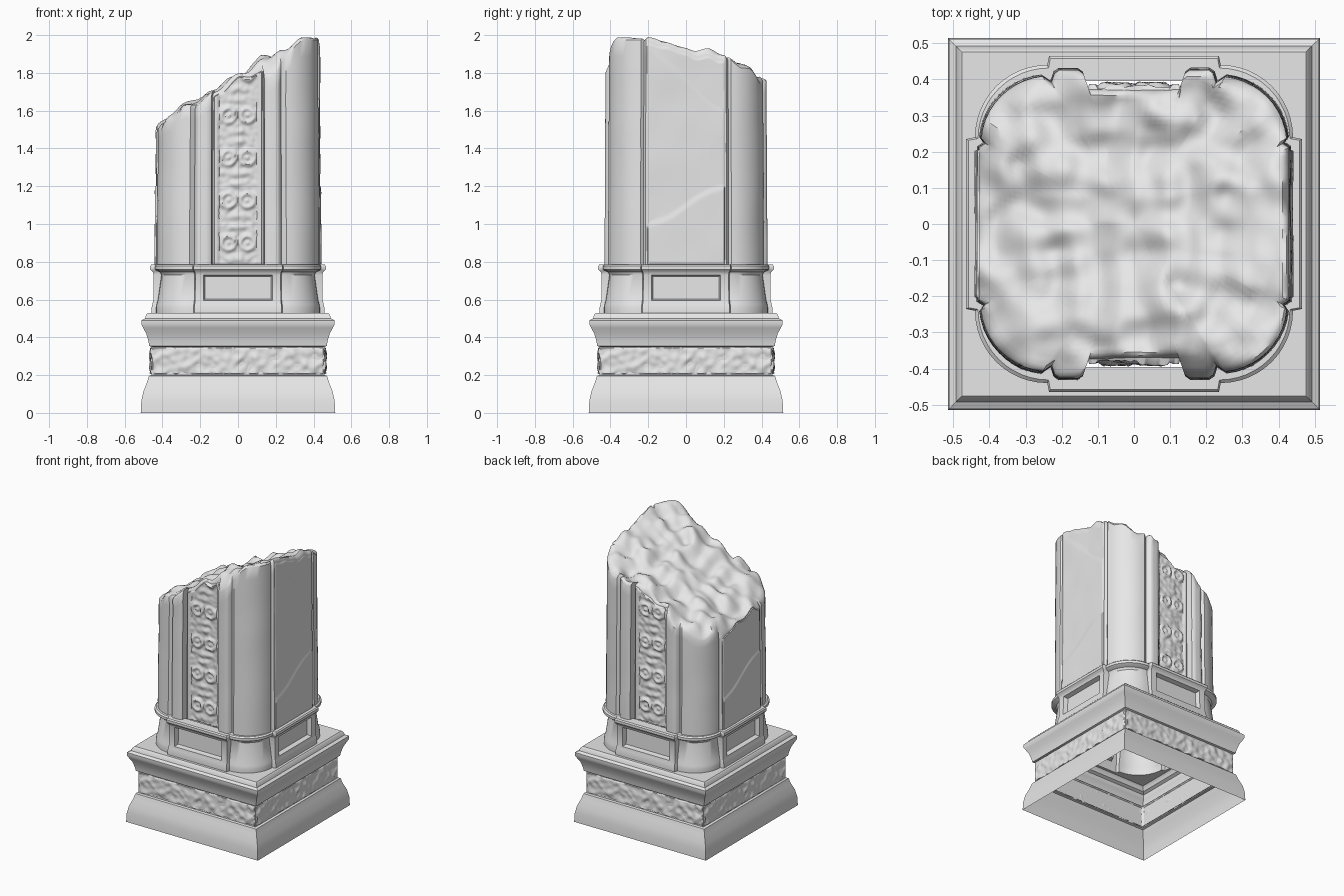
import bpy, bmesh, math
from mathutils import Vector, Matrix, noise

cube = bpy.data.objects.get("Cube")
if cube:
    bpy.data.objects.remove(cube)

STONE = bpy.data.materials.new("grey stone")
STONE.use_nodes = True
STONE.diffuse_color = (0.8, 0.8, 0.8, 1)
bsdf = STONE.node_tree.nodes["Principled BSDF"]
bsdf.inputs["Base Color"].default_value = (0.8, 0.8, 0.8, 1)
bsdf.inputs["Roughness"].default_value = 0.9


def finish(name, bm, angle=35):
    mesh = bpy.data.meshes.new(name)
    bm.to_mesh(mesh)
    bm.free()
    mesh.materials.append(STONE)
    ob = bpy.data.objects.new(name, mesh)
    bpy.context.collection.objects.link(ob)
    bpy.ops.object.select_all(action="DESELECT")
    ob.select_set(True)
    bpy.context.view_layer.objects.active = ob
    bpy.ops.object.shade_smooth_by_angle(angle=math.radians(angle))


def loft(rings, tip=None):
    """Skin a stack of equal closed rings, optionally closed at a tip."""
    bm = bmesh.new()
    rows = [[bm.verts.new(p) for p in ring] for ring in rings]
    n = len(rows[0])
    for a, b in zip(rows, rows[1:]):
        for i in range(n):
            j = (i + 1) % n
            bm.faces.new((a[i], a[j], b[j], b[i]))
    if tip:
        t = bm.verts.new(tip)
        for i in range(n):
            bm.faces.new((rows[-1][i], rows[-1][(i + 1) % n], t))
    return bm


def arc(cx, cy, r, a0, a1, n):
    return [(cx + r * math.cos(math.radians(a0 + (a1 - a0) * i / n)),
             cy + r * math.sin(math.radians(a0 + (a1 - a0) * i / n))) for i in range(n + 1)]


def four_way(quarter):
    """Mirror a first-quadrant path into a closed outline."""
    half = quarter + [(-x, y) for x, y in reversed(quarter)]
    pts = half + [(x, -y) for x, y in reversed(half)]
    return [p for i, p in enumerate(pts) if math.dist(p, pts[i - 1]) > 1e-4]


def resample(pts, step):
    out = []
    for i, p in enumerate(pts):
        q = pts[(i + 1) % len(pts)]
        n = max(1, round(math.dist(p, q) / step))
        out += [(p[0] + (q[0] - p[0]) * k / n, p[1] + (q[1] - p[1]) * k / n) for k in range(n)]
    return out


def top(x, y):
    """Height of the broken upper surface."""
    u = min(1, max(0, (x + 0.42) / 0.84))
    v = min(1, max(0, (y + 0.40) / 0.80))
    z = (1.54 + 0.50 * u) * (1 - v) + (1.48 + 0.36 * u) * v
    z += 0.05 * noise.noise(Vector((x * 6, y * 6, 3))) + 0.045 * noise.noise(Vector((x * 12, y * 12, 8)))
    return min(2.0, z - 1.2 * u * max(0, -y - 0.36))


def rim(x, y):
    return top(x, y) - 0.025


def relief(name, turn, half, off, z0, ztop, nu, nv, height):
    """Carved panel facing the front, turned about z in quarter turns."""
    rot = Matrix.Rotation(turn * math.pi / 2, 3, "Z")
    bm = bmesh.new()
    grid = []
    for j in range(nv + 1):
        row = []
        for i in range(nu + 1):
            u = half * (2 * i / nu - 1)
            p = rot @ Vector((u, -off, 0))
            z = z0 + (ztop(p.x, p.y) - z0) * j / nv
            edge = i in (0, nu) or j in (0, nv)
            d = -0.012 if edge else height(u, z)
            row.append(bm.verts.new(rot @ Vector((u, -off - d, z))))
        grid.append(row)
    for a, b in zip(grid, grid[1:]):
        for i in range(nu):
            bm.faces.new((a[i], a[i + 1], b[i + 1], b[i]))
    finish(name, bm, 60)


# Square moulded base, open underneath
profile = [(0, .515), (.06, .512), (.11, .502), (.16, .482), (.195, .472), (.2, .458),
           (.35, .458), (.355, .47), (.38, .474), (.42, .486), (.45, .502), (.47, .512),
           (.49, .512), (.5, .492), (.52, .486), (.53, .476)]
finish("base", loft([[(-h, -h, z), (h, -h, z), (h, h, z), (-h, h, z)] for z, h in profile]))


# Plinth: ledge, tapering corner columns between bays, crown moulding
def plinth_outline(r):
    return four_way([(.465, .19), (.465, .235)] + arc(.24, .24, r, 0, 90, 12)
                    + [(.235, .465), (.19, .465)])


rings = [[(x * .476 / max(abs(x), abs(y)), y * .476 / max(abs(x), abs(y)), .53)
          for x, y in plinth_outline(.2)]]
for z, s, r in [(.53, .985, .2), (.555, .985, .2), (.575, .975, .202), (.595, .965, .2),
                (.73, .96, .182), (.745, .97, .185), (.752, .985, .195), (.76, 1, .2),
                (.778, 1, .2), (.786, .985, .198), (.787, .85, .198)]:
    rings.append([(x * s, y * s, z) for x, y in plinth_outline(r)])
bm = loft(rings)
panels = []
for f in bm.faces:
    c = f.calc_center_median()
    if .6 < c.z < .7 and min(abs(c.x), abs(c.y)) < .01:
        panels.append(f)
bmesh.ops.inset_individual(bm, faces=panels, thickness=.004)
bmesh.ops.inset_individual(bm, faces=panels, thickness=.012, depth=-.03)
finish("plinth", bm)

# Shaft: corner columns, ribs front and back, broken top
quarter = ([(.433, 0), (.433, .214), (.416, .225)] + arc(.235, .22, .193, 6, 84, 10)
           + [(.23, .395), (.222, .42), (.208, .43), (.155, .43), (.141, .42), (.135, .376), (0, .373)])
outline = resample(four_way(quarter), .02)
rings = []
LEVELS = 14
for k in range(LEVELS + 1):
    ring = []
    for x, y in outline:
        t = k / LEVELS
        z = .78 + (rim(x, y) - .78) * t
        s = 1.004 - .014 * t + .006 * noise.noise(Vector((x * 5, y * 5, z * 5)))
        ring.append((x * s, y * s, z))
    rings.append(ring)
for s, drop in [(.975, .012), (.95, .002)] + [(.95 * (1 - i / 30), 0) for i in range(1, 30)]:
    rings.append([(x * s, y * s, top(x * s, y * s) - drop) for x, y in outline])
finish("shaft", loft(rings, (0, 0, top(0, 0))), 40)


# Scrollwork strips on front and back of the shaft
def scrolls(u, z):
    if abs(u) > .105:
        return .012
    cell = .225
    cz = (z - .9 + cell / 2) % cell - cell / 2
    r = math.hypot(abs(u) - .05, cz)
    curl = .014 * math.exp(-((r - .036) / .012) ** 2) + .013 * math.exp(-(r / .013) ** 2)
    stem = .01 * math.exp(-((abs(cz) - .085) / .02) ** 2) * math.exp(-(u / .05) ** 2)
    return .002 + curl + stem + .006 * noise.noise(Vector((u * 35, z * 35, 1)))


for name, turn in (("front_scroll_panel", 0), ("back_scroll_panel", 2)):
    relief(name, turn, .132, .375, .775, rim, 32, 130, scrolls)


# Plain cracked side panels
def cracked(u, z):
    line = 1.09 + .5 * u + .015 * math.sin(u * 16)
    chip = max(0, min(1, (z - line) / .015))
    upper = max(0, min(1, (z - 1.75 + .9 * u) / .03))
    return .004 + .006 * (1 - chip) - .003 * upper + .004 * noise.noise(Vector((u * 5, z * 5, 2)))


for name, turn in (("right_side_panel", 1), ("left_side_panel", 3)):
    relief(name, turn, .213, .43, .775, rim, 40, 80, cracked)


# Carved leaf frieze around the base
def leaves(u, z):
    wave = .275 + .035 * math.sin(u * 28)
    vine = .005 * math.exp(-((z - wave) / .018) ** 2)
    return .003 + vine + .009 * noise.noise(Vector((u * 26, z * 26, 5)))


for turn, side in enumerate(("front", "right", "back", "left")):
    relief(side + "_frieze", turn, .458, .458, .2, lambda x, y: .352, 110, 18, leaves)
